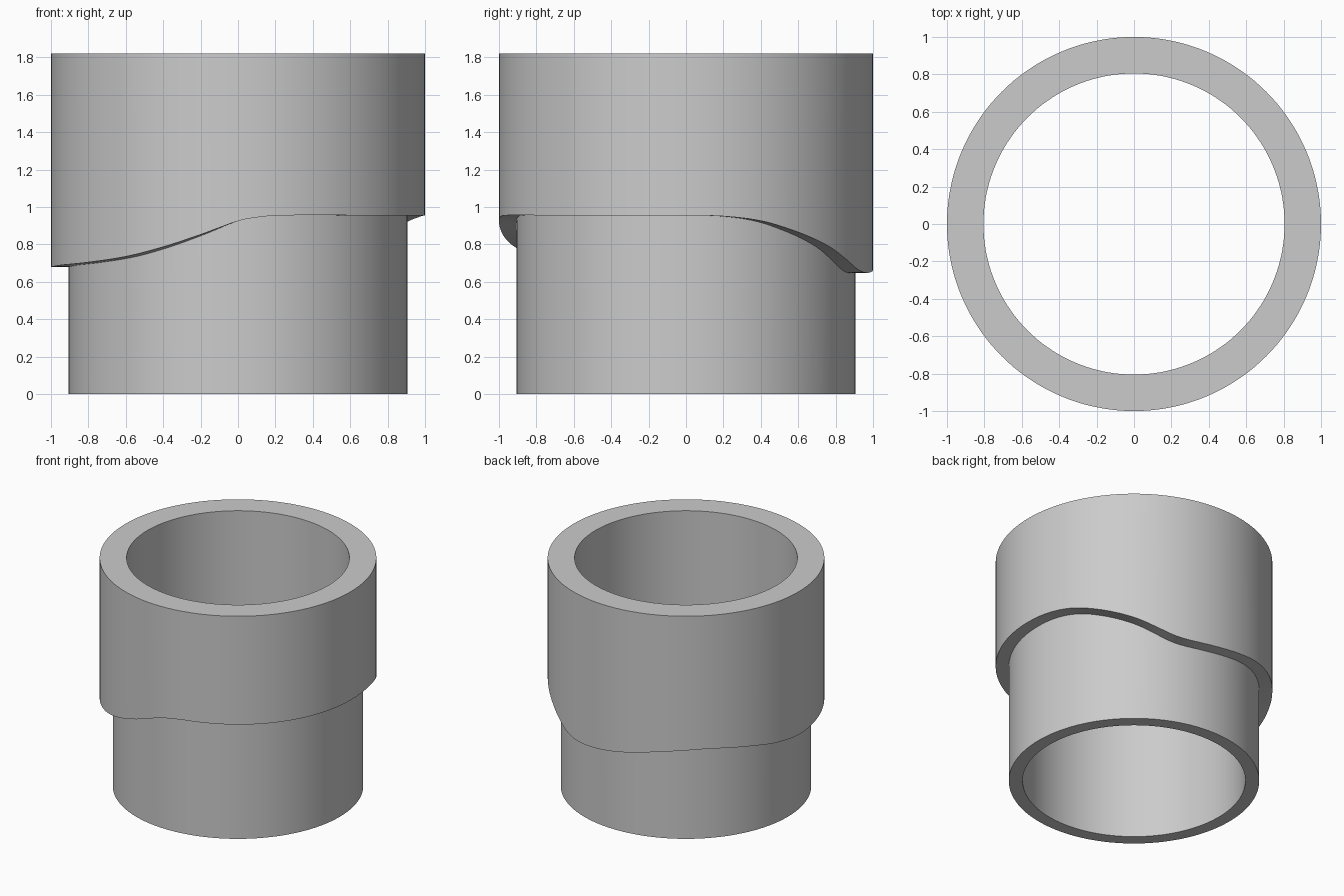
import bpy, bmesh, math

cube = bpy.data.objects.get("Cube")
if cube:
    bpy.data.objects.remove(cube, do_unlink=True)

SEGMENTS = 144
HEIGHT, OUTER, NECK, BORE = 1.82, 1.0, 0.905, 0.805

# Height of the wavy shoulder at angles around the ring (degrees from +x)
WAVE = [(0, .955), (12, .95), (24, .925), (36, .87), (45, .82), (52, .775),
        (59, .72), (66, .67), (72, .65), (80, .65), (90, .665), (100, .69),
        (111, .722), (122, .745), (135, .756), (153, .73), (165, .70),
        (180, .68), (200, .69), (217, .705), (233, .735), (246, .785),
        (258, .85), (270, .925), (276, .945), (283, .955), (320, .955)]


def shoulder_height(deg):
    """Smooth closed curve through the wave points."""
    n = len(WAVE)

    def point(i):
        a, z = WAVE[i % n]
        return a + 360 * (i // n), z

    i = max(k for k in range(n) if WAVE[k][0] <= deg)
    (a0, z0), (a1, z1), (a2, z2), (a3, z3) = (point(i + k) for k in (-1, 0, 1, 2))
    h = a2 - a1
    m1 = (z2 - z0) / (a2 - a0) * h
    m2 = (z3 - z1) / (a3 - a1) * h
    t = (deg - a1) / h
    return ((2*t**3 - 3*t**2 + 1) * z1 + (t**3 - 2*t**2 + t) * m1
            + (3*t**2 - 2*t**3) * z2 + (t**3 - t**2) * m2)


# Single plain material
grey = bpy.data.materials.new("plain grey")
grey.use_nodes = True
colour = (0.6, 0.6, 0.6, 1)
grey.diffuse_color = colour
grey.node_tree.nodes["Principled BSDF"].inputs["Base Color"].default_value = colour

# Sleeve: one cross-section swept round, its step following the wave
bm = bmesh.new()
sections = []
for s in range(SEGMENTS):
    deg = 360 * s / SEGMENTS
    step = shoulder_height(deg)
    c, d = math.cos(math.radians(deg)), math.sin(math.radians(deg))
    profile = [(BORE, 0), (NECK, 0), (NECK, step),
               (OUTER, step), (OUTER, HEIGHT), (BORE, HEIGHT)]
    sections.append([bm.verts.new((r * c, r * d, z)) for r, z in profile])
for s, here in enumerate(sections):
    there = sections[(s + 1) % SEGMENTS]
    for k in range(len(here)):
        j = (k + 1) % len(here)
        bm.faces.new((here[k], there[k], there[j], here[j]))
bmesh.ops.recalc_face_normals(bm, faces=bm.faces)

mesh = bpy.data.meshes.new("stepped_sleeve")
bm.to_mesh(mesh)
bm.free()
mesh.materials.append(grey)
sleeve = bpy.data.objects.new("stepped_sleeve", mesh)
bpy.context.collection.objects.link(sleeve)

# Smooth walls, crisp rims
bpy.ops.object.select_all(action='DESELECT')
sleeve.select_set(True)
bpy.context.view_layer.objects.active = sleeve
bpy.ops.object.shade_smooth_by_angle(angle=math.radians(30))
